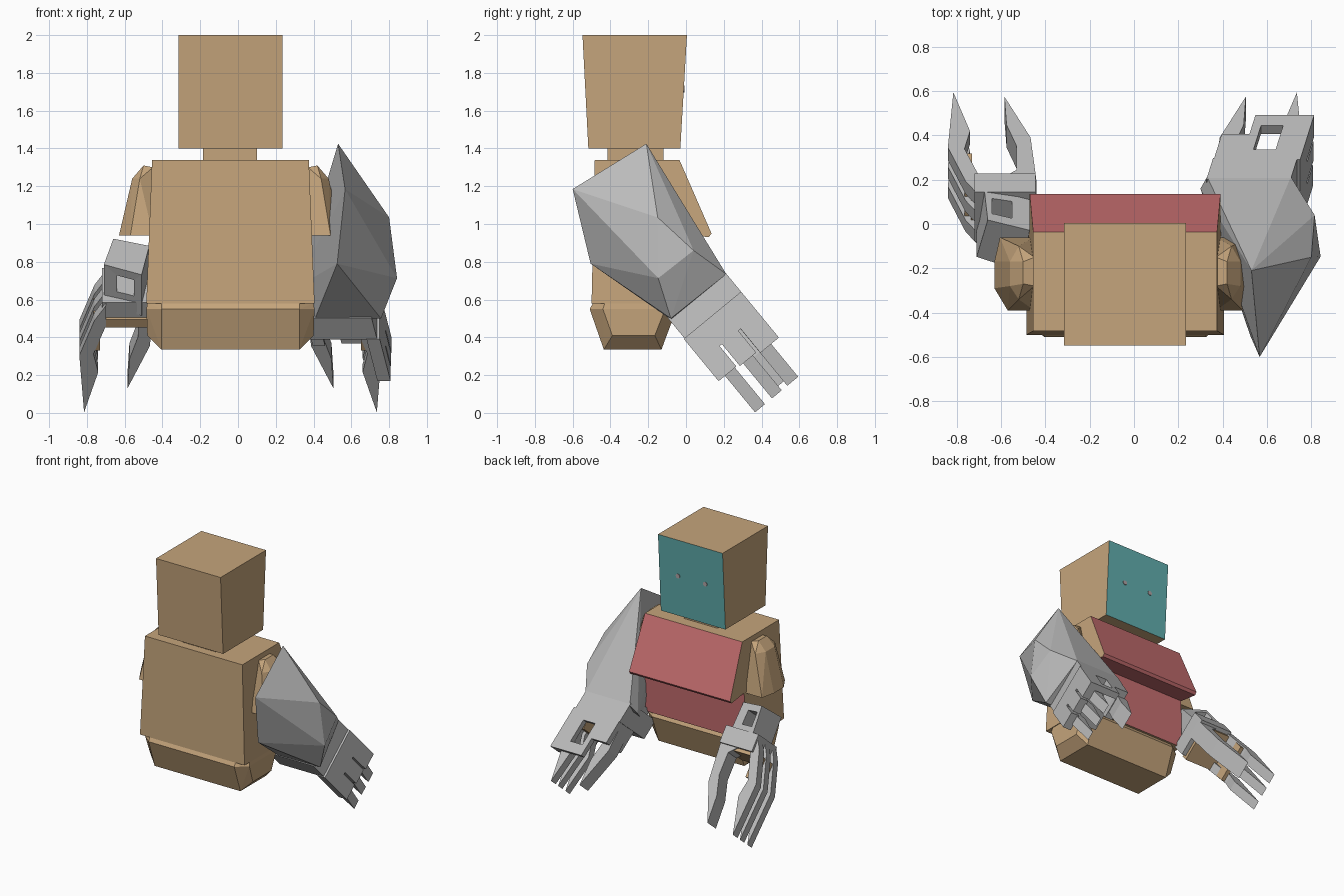
import bpy, bmesh

if "Cube" in bpy.data.objects:
    bpy.data.objects.remove(bpy.data.objects["Cube"])

def material(name, col):
    m = bpy.data.materials.new(name)
    m.diffuse_color = (*col, 1)
    m.use_nodes = True
    m.node_tree.nodes["Principled BSDF"].inputs["Base Color"].default_value = m.diffuse_color
    return m

TAN = material("tan", (0.56, 0.375, 0.20))
RED = material("red", (0.56, 0.155, 0.16))
TEAL = material("teal", (0.12, 0.42, 0.42))
GREY = material("grey", (0.50, 0.50, 0.50))
EYE = material("eye grey", (0.42, 0.36, 0.37))
CX = -0.04                                   # body centre line

def finish(name, bm, mats, rule=None):
    bmesh.ops.recalc_face_normals(bm, faces=bm.faces)
    bm.normal_update()
    if rule:
        for f in bm.faces:
            f.material_index = rule(f)
    me = bpy.data.meshes.new(name)
    bm.to_mesh(me)
    bm.free()
    for m in mats:
        me.materials.append(m)
    ob = bpy.data.objects.new(name, me)
    bpy.context.collection.objects.link(ob)
    return ob

def loft(name, a, b, mats, rule=None):
    """Solid between two matching rings of points."""
    bm = bmesh.new()
    va, vb = [bm.verts.new(p) for p in a], [bm.verts.new(p) for p in b]
    bm.faces.new(va)
    bm.faces.new(vb)
    n = len(a)
    for i in range(n):
        j = (i + 1) % n
        bm.faces.new((va[i], va[j], vb[j], vb[i]))
    return finish(name, bm, mats, rule)

def hull(name, pts, mat):
    bm = bmesh.new()
    for p in pts:
        bm.verts.new(p)
    bmesh.ops.convex_hull(bm, input=bm.verts[:])
    loose = [v for v in bm.verts if not v.link_faces]
    bmesh.ops.delete(bm, geom=loose, context='VERTS')
    return finish(name, bm, [mat])

def rect(x0, x1, y0, y1, z):
    return [(x0, y0, z), (x1, y0, z), (x1, y1, z), (x0, y1, z)]

def flip(p):
    return (2 * CX - p[0], p[1], p[2])

# head with teal face, eyes, neck
loft("head", rect(-.315, .235, -.517, -.03, 1.40), rect(-.315, .235, -.548, .005, 2.0),
     [TAN, TEAL], lambda f: 1 if f.normal.y > .7 else 0)
for s in (-1, 1):
    bpy.ops.mesh.primitive_cylinder_add(vertices=8, radius=.018, depth=.009, rotation=(1.5708, 0, 0),
                                        location=(CX + s * .116, -.0115, 1.715))
    eye = bpy.context.object
    eye.name = "eye"
    eye.data.materials.append(EYE)
loft("neck", rect(-.185, .10, -.415, -.12, 1.33), rect(-.185, .10, -.415, -.12, 1.41), [TAN])

# torso: side profile with overhanging chest, flaring downwards
prof = [(-.483, 1.34), (-.035, 1.34), (.135, .95), (.12, .93), (-.035, .95), (-.05, .58), (-.50, .58)]
half = lambda z: .415 + (1.34 - z) * .04
loft("torso", [(CX - half(z), y, z) for y, z in prof], [(CX + half(z), y, z) for y, z in prof],
     [TAN, RED], lambda f: 1 if f.normal.y > .3 or (f.normal.z < -.7 and f.calc_center_median().y > 0) else 0)

# pelvis: tapered block with chamfered ends
pelvis = []
for s in (-1, 1):
    pelvis += [(CX + s * .44, y, z) for y, z in ((-.43, .58), (-.12, .58), (-.39, .41), (-.165, .41))]
    pelvis += [(CX + s * .445, y, .55) for y in (-.44, -.11)]
    pelvis += [(CX + s * .365, y, z) for y, z in ((-.51, .55), (-.05, .55), (-.435, .335), (-.13, .335),
                                                  (-.49, .585), (-.07, .585))]
hull("pelvis", pelvis, TAN)

# sleeves
sleeve = [(-.63, -.29, .94), (-.63, -.17, .94), (-.57, -.39, .94), (-.605, -.06, .94), (-.45, -.39, .94),
          (-.45, -.06, .94), (-.56, -.28, 1.24), (-.56, -.17, 1.24), (-.52, -.34, 1.24), (-.52, -.10, 1.24),
          (-.50, -.27, 1.31), (-.50, -.17, 1.31), (-.45, -.28, 1.30), (-.45, -.15, 1.30)]
hull("left_sleeve", sleeve, TAN)
hull("right_sleeve", [flip(p) for p in sleeve], TAN)

# tilted hand frame: s runs along the fingers, t across them
def hand(x, s, t):
    return (x, .636 * s + .772 * t, .636 * t - .772 * s)

def slab(name, poly, t0, t1, mat, mirror=False):
    a, b = [hand(x, s, t0) for x, s in poly], [hand(x, s, t1) for x, s in poly]
    if mirror:
        a, b = [flip(p) for p in a], [flip(p) for p in b]
    return loft(name, a, b, [mat])

def box(x0, x1, s0, s1, shear=0.0):
    return [(x + shear * (s + .435), s) for x, s in ((x0, s0), (x1, s0), (x1, s1), (x0, s1))]

def cut(ob, cutter):
    cutter.hide_render = True
    cutter.display_type = 'WIRE'
    m = ob.modifiers.new("cut", 'BOOLEAN')
    m.object = cutter
    m.solver = 'EXACT'
    bpy.context.view_layer.objects.active = ob
    bpy.ops.object.modifier_apply(modifier=m.name)
    bpy.data.objects.remove(cutter)

finger = [(-.70, -.50), (-.76, -.40), (-.84, -.16), (-.815, .23), (-.74, -.045), (-.765, -.17), (-.70, -.36)]
thumb = [(-.60, -.38), (-.44, -.40), (-.45, -.28), (-.467, -.09), (-.585, .20), (-.575, 0), (-.53, -.15), (-.53, -.32)]
for side, mir in (("left", False), ("right", True)):
    for t0, t1 in ((.284, .352), (.400, .467), (.505, .58)):
        slab(side + "_finger", finger, t0, t1, GREY, mir)
    slab(side + "_thumb", thumb, .447, .58, GREY, mir)
    slab(side + "_bridge", box(-.72, -.445, -.50, -.37), .31, .60, GREY, mir)
    slab(side + "_hand", box(-.735, -.48, -.40, -.345), .29, .57, TAN, mir)
    slab(side + "_palm", box(-.765, -.73, -.37, -.19), .29, .57, TAN, mir)

# left wrist cuff with a window, slightly twisted
cuff = loft("left_cuff", [hand(-.71, -.70, .385), hand(-.51, -.70, .30), hand(-.51, -.42, .30), hand(-.71, -.42, .37)],
            [hand(-.66, -.70, .60), hand(-.47, -.70, .54), hand(-.47, -.42, .56), hand(-.68, -.42, .60)], [GREY])
cut(cuff, slab("cuff_cutter", box(-.64, -.55, -.65, -.54), .2, .8, GREY))

# right gauntlet forearm: large faceted shell
hull("right_gauntlet", [
    (.53, -.21, 1.425), (.567, -.60, 1.185), (.80, -.15, 1.035), (.842, -.147, .713), (.815, .04, .86),
    (.708, .213, .735), (.757, -.08, .50), (.33, .213, .735), (.40, -.06, .48), (.525, -.505, .79),
    (.465, .03, .98), (.30, .16, .66), (.50, -.28, .66)], GREY)

# right hand armour: wrist block, slotted finger plates, top plate, thumb plate
K = .2
slab("wrist_armour", box(.33, .71, -.45, -.30, K), .245, .633, GREY)
for t0, t1, s1 in ((.24, .362, -.02), (.378, .49, -.01), (.506, .633, .005)):
    slab("finger_armour", box(.655, .725, -.31, s1, K), t0, t1, GREY)
slab("finger_armour_root", box(.655, .725, -.31, -.16, K), .25, .62, GREY)
top = slab("top_armour", box(.46, .725, -.31, .005, K), .585, .633, GREY)
cut(top, slab("top_cutter", box(.50, .60, -.24, -.07, K), .5, .7, GREY))
slab("thumb_armour", box(.335, .40, -.31, -.13, K), .40, .633, GREY)
slab("thumb_top_armour", box(.335, .47, -.31, -.13, K), .585, .633, GREY)
